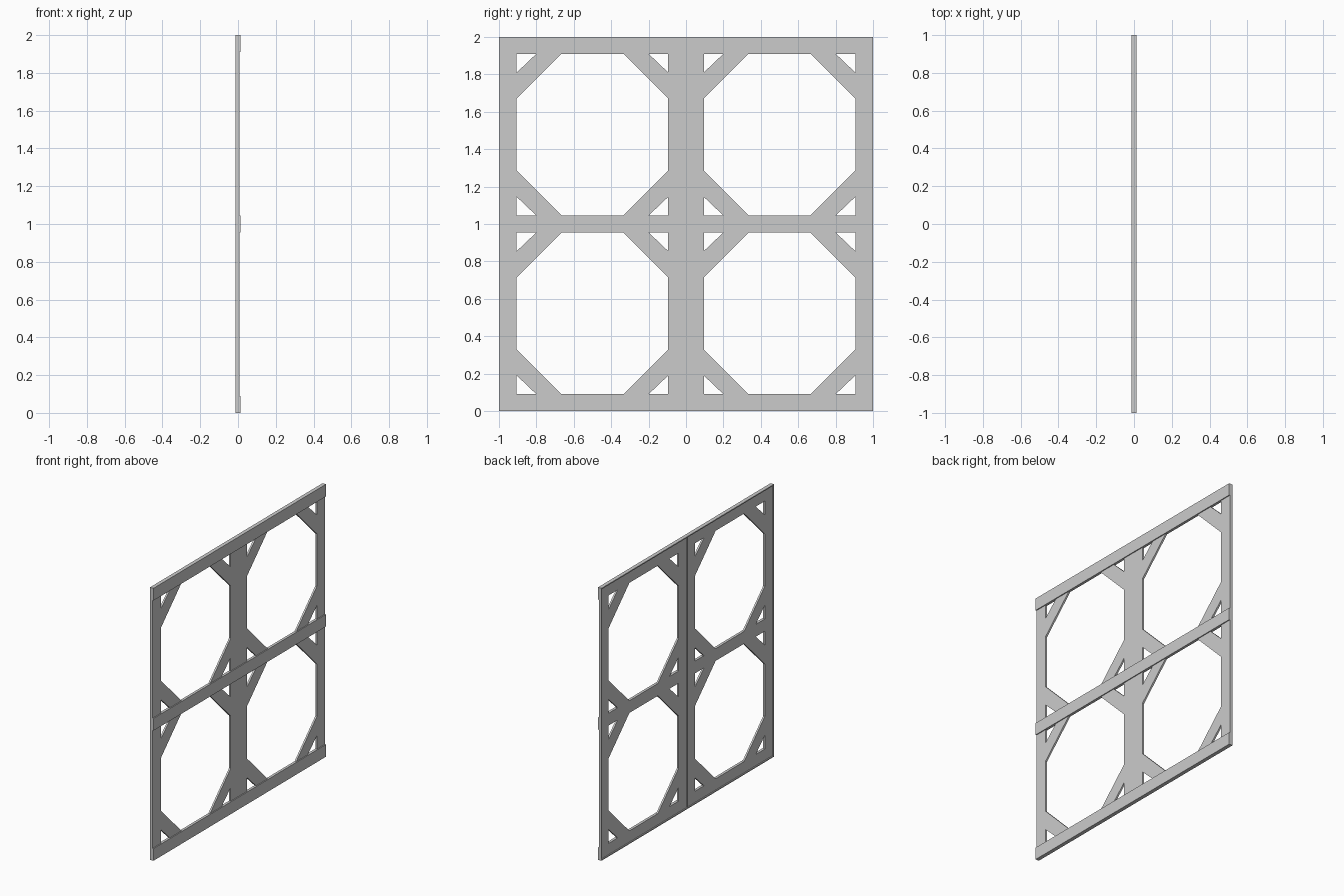
import bpy

if "Cube" in bpy.data.objects:
    bpy.data.objects.remove(bpy.data.objects["Cube"])

XB, XP, XF, XR = -0.014, -0.006, 0.007, 0.014   # flange back, plate back, plate front, rail front
LIP = 0.008                                      # flange thickness


def prism(name, pts, x0, x1):
    """Extrude a (y, z) outline from x0 to x1."""
    n = len(pts)
    if sum(pts[i][0] * pts[(i + 1) % n][1] - pts[(i + 1) % n][0] * pts[i][1] for i in range(n)) < 0:
        pts = pts[::-1]
    verts = [(x0, y, z) for y, z in pts] + [(x1, y, z) for y, z in pts]
    faces = [tuple(range(n))[::-1], tuple(range(n, 2 * n))]
    faces += [(i, (i + 1) % n, n + (i + 1) % n, n + i) for i in range(n)]
    me = bpy.data.meshes.new(name)
    me.from_pydata(verts, [], faces)
    ob = bpy.data.objects.new(name, me)
    bpy.context.collection.objects.link(ob)
    return ob


def bar(name, y0, y1, z0, z1, x0, x1):
    return prism(name, [(y0, z0), (y1, z0), (y1, z1), (y0, z1)], x0, x1)


# horizontal rails, slightly proud of the posts
rails = {"bottom_rail": (0, 0.09), "middle_rail": (0.955, 1.045), "top_rail": (1.91, 2)}
for name, (z0, z1) in rails.items():
    bar(name, -1, 1, z0, z1, XP, XR)

# back flanges along the top, bottom and the centre seam
bar("bottom_flange", -1, 1, 0, LIP, XB, XP)
bar("top_flange", -1, 1, 2 - LIP, 2, XB, XP)
bar("centre_flange", -LIP / 2, LIP / 2, LIP, 2 - LIP, XB, XP)

cells = [(0.09, 0.955), (1.045, 1.91)]
for z0, z1 in cells:
    bar("centre_post", -0.095, 0.095, z0, z1, XP, XF)

for s in (-1, 1):
    # outer flange and posts
    bar("side_flange", s, s * (1 - LIP), LIP, 2 - LIP, XB, XP)
    for z0, z1 in cells:
        bar("side_post", s, s * 0.905, z0, z1, XP, XF)
        # diagonal corner braces leaving small triangular openings
        for y, dy in ((0.095, 1), (0.905, -1)):
            for z, dz in ((z0, 1), (z1, -1)):
                prism("corner_brace",
                      [(s * y, z + dz * 0.1), (s * (y + dy * 0.105), z),
                       (s * (y + dy * 0.24), z), (s * y, z + dz * 0.24)], XP, XF)
